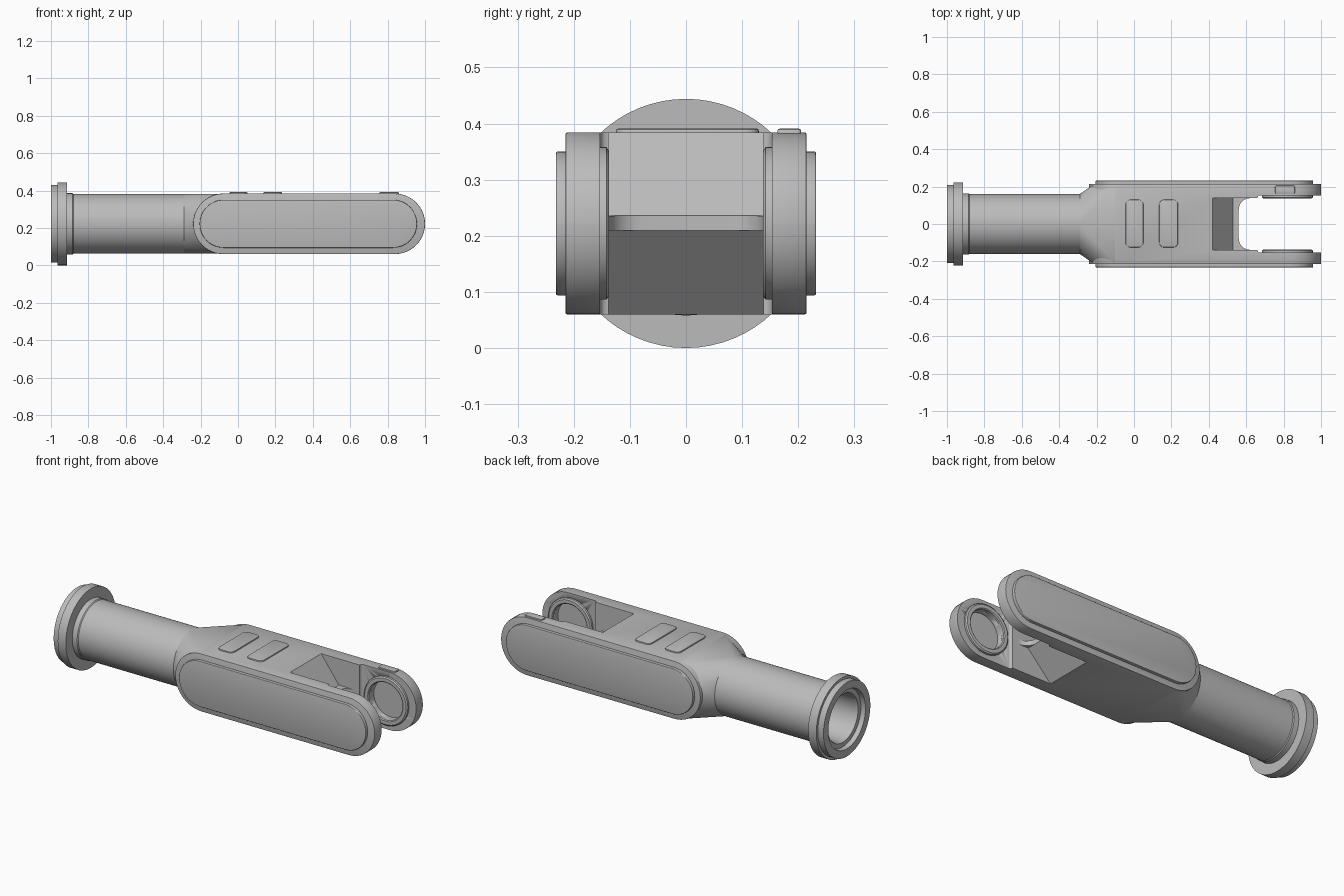
import bpy, bmesh, math
from mathutils import Matrix, Vector

cube = bpy.data.objects.get("Cube")
if cube:
    bpy.data.objects.remove(cube, do_unlink=True)

grey = bpy.data.materials.new("metal grey")
grey.use_nodes = True
colour = (0.5, 0.5, 0.5, 1)
grey.diffuse_color = colour
grey.node_tree.nodes["Principled BSDF"].inputs["Base Color"].default_value = colour

ZC = 0.222   # height of the long axis
R = 0.162    # half height of the fork


def add(name, bm):
    bmesh.ops.recalc_face_normals(bm, faces=bm.faces)
    mesh = bpy.data.meshes.new(name)
    bm.to_mesh(mesh)
    bm.free()
    mesh.materials.append(grey)
    ob = bpy.data.objects.new(name, mesh)
    bpy.context.collection.objects.link(ob)
    return ob


def activate(ob):
    bpy.ops.object.select_all(action='DESELECT')
    ob.select_set(True)
    bpy.context.view_layer.objects.active = ob


def smooth(ob, angle=35):
    activate(ob)
    bpy.ops.object.shade_smooth_by_angle(angle=math.radians(angle))


def prism(name, points, lo, hi, axis):
    """Extrude a 2D outline along y (x,z outline) or z (x,y outline)."""
    place = (lambda a, b, h: (a, h, b)) if axis == 'Y' else (lambda a, b, h: (a, b, h))
    bm = bmesh.new()
    face = bm.faces.new([bm.verts.new(place(a, b, lo)) for a, b in points])
    ext = bmesh.ops.extrude_face_region(bm, geom=[face])
    moved = [v for v in ext["geom"] if isinstance(v, bmesh.types.BMVert)]
    bmesh.ops.translate(bm, verts=moved, vec=place(0, 0, hi - lo))
    return add(name, bm)


def rounded(x0, x1, y0, y1, r, n=8):
    """Outline of a rectangle with round corners."""
    pts = []
    for i, (cx, cy) in enumerate([(x1 - r, y1 - r), (x0 + r, y1 - r),
                                  (x0 + r, y0 + r), (x1 - r, y0 + r)]):
        for k in range(n + 1):
            a = math.pi / 2 * (i + k / n)
            p = (cx + r * math.cos(a), cy + r * math.sin(a))
            if not pts or (Vector(p) - Vector(pts[-1])).length > 1e-4:
                pts.append(p)
    if (Vector(pts[0]) - Vector(pts[-1])).length < 1e-4:
        pts.pop()
    return pts


def stadium(x0, x1, r):
    return rounded(x0, x1, ZC - r, ZC + r, r - 0.0001, 12)


def bevel(ob, width, segments=2):
    mod = ob.modifiers.new("bevel", 'BEVEL')
    mod.width, mod.segments = width, segments
    mod.limit_method, mod.angle_limit = 'ANGLE', math.radians(40)
    activate(ob)
    bpy.ops.object.modifier_apply(modifier="bevel")


def cut(ob, cutter):
    mod = ob.modifiers.new("cut", 'BOOLEAN')
    mod.operation, mod.object, mod.solver = 'DIFFERENCE', cutter, 'EXACT'
    activate(ob)
    bpy.ops.object.modifier_apply(modifier="cut")
    bpy.data.objects.remove(cutter, do_unlink=True)


def lathe(name, profile, matrix, steps=64):
    """Spin an (along, radius) profile about local x."""
    bm = bmesh.new()
    vs = [bm.verts.new((a, 0, r)) for a, r in profile]
    es = [bm.edges.new(p) for p in zip(vs, vs[1:])]
    bmesh.ops.spin(bm, geom=vs + es, cent=(0, 0, 0), axis=(1, 0, 0),
                   angle=2 * math.pi, steps=steps, use_merge=True)
    bmesh.ops.remove_doubles(bm, verts=bm.verts, dist=1e-5)
    bmesh.ops.transform(bm, matrix=matrix, verts=bm.verts)
    ob = add(name, bm)
    smooth(ob)
    return ob


# Fork body: full-width rounded bar with the slot and wedge-shaped web cut out
fork = prism("fork_body", stadium(-0.24, 1.0, R), -0.215, 0.215, 'Y')
bevel(fork, 0.008)
W = 0.138
cut(fork, prism("slot", rounded(0.56, 1.3, -W, W, 0.06), -0.1, 0.6, 'Z'))
cut(fork, prism("eye_relief", rounded(0.66, 1.3, -0.153, 0.153, 0.014, 3), -0.1, 0.6, 'Z'))
cut(fork, prism("upper_slope", [(0.39, 0.425), (0.53, 0.237), (0.7, 0.233), (0.7, 0.425)],
                -W, W, 'Y'))
cut(fork, prism("lower_slope", [(0.37, 0.01), (0.56, 0.209), (0.7, 0.209), (0.7, 0.01)],
                -W, W, 'Y'))
smooth(fork)

# Matching parts on both arms
for side, sign in (("left", 1), ("right", -1)):
    # Raised outer panel
    lo, hi = sorted((sign * 0.205, sign * 0.232))
    panel = prism(side + "_outer_panel", stadium(-0.205, 0.957, 0.128), lo, hi, 'Y')
    bevel(panel, 0.014, 3)
    smooth(panel)
    # Inner bearing ring with a shallow recess
    spin = Matrix.Translation((0.82, 0, ZC)) @ Matrix.Rotation(sign * math.pi / 2, 4, 'Z')
    hole = lathe("recess", [(0.1, 0), (0.1, 0.105), (0.185, 0.105), (0.185, 0)], spin)
    cut(fork, hole)
    lathe(side + "_bearing_ring",
          [(0.165, 0.105), (0.141, 0.105), (0.137, 0.11), (0.137, 0.129),
           (0.142, 0.136), (0.165, 0.136)], spin)

# Tube with end flange and stepped bore
axis = Matrix.Translation((0, 0, ZC))
lathe("tube", [(-0.1, 0), (-0.1, 0.16), (-0.88, 0.16), (-0.885, 0.164), (-0.915, 0.164),
               (-0.915, 0.222), (-0.965, 0.222), (-0.965, 0.208), (-1.0, 0.208),
               (-1.0, 0.165), (-0.975, 0.16), (-0.975, 0.135), (-0.95, 0.128),
               (-0.6, 0.128), (-0.6, 0)], axis)

# Fairing that blends the round tube into the square fork body
bm = bmesh.new()
for k in range(48):
    a = 2 * math.pi * k / 48
    bm.verts.new((-0.29, 0.16 * math.cos(a), ZC + 0.16 * math.sin(a)))
for sy in (-1, 1):
    for sz in (-1, 1):
        bm.verts.new((-0.225, sy * 0.205, ZC + sz * 0.07))
        bm.verts.new((-0.1, sy * 0.207, ZC + sz * 0.16))
bmesh.ops.convex_hull(bm, input=bm.verts)
fairing = add("neck_fairing", bm)
smooth(fairing, 25)

# Low pads on top of the body and the left arm
for name, box, r in (("rear_top_pad", (-0.045, 0.05, -0.125, 0.13), 0.025),
                     ("front_top_pad", (0.135, 0.235, -0.125, 0.13), 0.025),
                     ("arm_top_pad", (0.755, 0.86, 0.163, 0.205), 0.006)):
    pad = prism(name, rounded(*box, r, 5), ZC + R - 0.01, ZC + R + 0.007, 'Z')
    bevel(pad, 0.004)
    smooth(pad)
